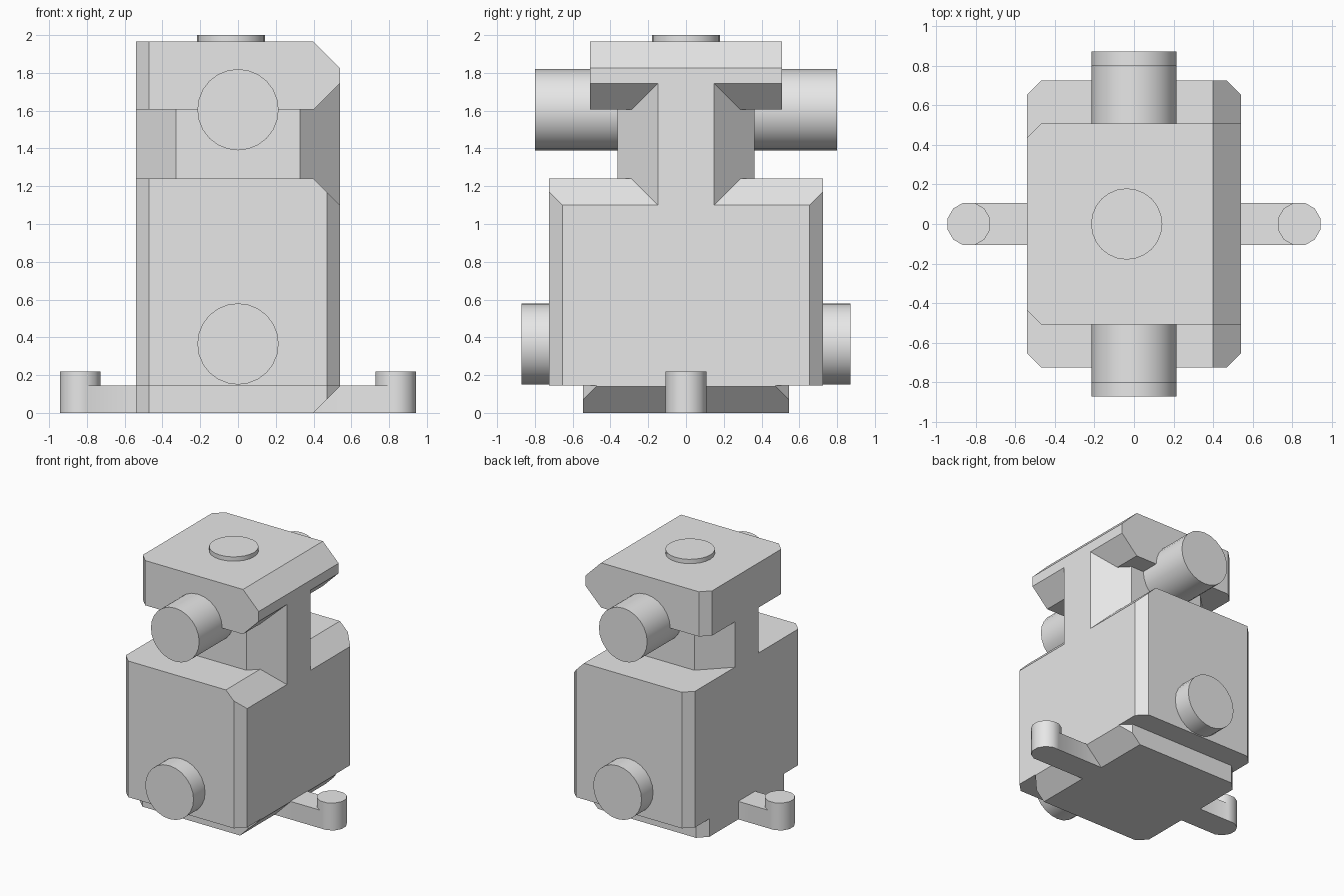
import bpy
import bmesh
import math
from mathutils import Vector

cube = bpy.data.objects.get("Cube")
if cube:
    bpy.data.objects.remove(cube)

GREY = (0.8, 0.8, 0.8, 1)
grey = bpy.data.materials.new("plain grey")
grey.use_nodes = True
grey.diffuse_color = GREY
grey.node_tree.nodes["Principled BSDF"].inputs["Base Color"].default_value = GREY

HALF_X = 0.54      # half width shared by all blocks
CHAMFER = 0.07     # small upright corner chamfer


def add_object(name, bm):
    bmesh.ops.recalc_face_normals(bm, faces=bm.faces[:])
    mesh = bpy.data.meshes.new(name)
    bm.to_mesh(mesh)
    bm.free()
    mesh.materials.append(grey)
    obj = bpy.data.objects.new(name, mesh)
    bpy.context.collection.objects.link(obj)
    return obj


def block(name, half_y, z0, z1, left=CHAMFER, right=CHAMFER, slants=()):
    """Upright block with chamfered corners; slants cut its +x edges."""
    plan = []
    for sx, sy in ((1, 1), (-1, 1), (-1, -1), (1, -1)):
        c = right if sx > 0 else left
        pair = [(sx * HALF_X, sy * (half_y - c)), (sx * (HALF_X - c), sy * half_y)]
        if c == 0:
            pair = pair[:1]
        plan += pair if sx * sy > 0 else pair[::-1]
    bm = bmesh.new()
    base = bm.faces.new([bm.verts.new((x, y, z0)) for x, y in plan])
    top = bmesh.ops.extrude_face_region(bm, geom=[base])["geom"]
    bmesh.ops.translate(bm, vec=(0, 0, z1 - z0),
                        verts=[g for g in top if isinstance(g, bmesh.types.BMVert)])
    bmesh.ops.recalc_face_normals(bm, faces=bm.faces[:])
    for z, direction in slants:
        cut = bmesh.ops.bisect_plane(
            bm, geom=bm.verts[:] + bm.edges[:] + bm.faces[:], dist=1e-5,
            plane_co=(0.4, 0, z), plane_no=Vector((1, 0, direction)).normalized(),
            clear_outer=True)["geom_cut"]
        rim = [g for g in cut if isinstance(g, bmesh.types.BMEdge)]
        bmesh.ops.contextual_create(bm, geom=rim)
    return add_object(name, bm)


def cylinder(name, centre, radius, length, sides, axis="Z", turn=0.0):
    bm = bmesh.new()
    bmesh.ops.create_cone(bm, cap_ends=True, segments=sides,
                          radius1=radius, radius2=radius, depth=length)
    obj = add_object(name, bm)
    obj.location = centre
    obj.rotation_euler = (math.pi / 2, 0, 0) if axis == "Y" else (0, 0, turn)
    return obj


def select(obj):
    bpy.ops.object.select_all(action="DESELECT")
    obj.select_set(True)
    bpy.context.view_layer.objects.active = obj


def unite(target, *others):
    select(target)
    for other in others:
        mod = target.modifiers.new("union", "BOOLEAN")
        mod.operation = "UNION"
        mod.solver = "EXACT"
        mod.object = other
        bpy.ops.object.modifier_apply(modifier=mod.name)
        bpy.data.objects.remove(other)
    return target


def smooth(obj):
    select(obj)
    bpy.ops.object.shade_smooth_by_angle(angle=math.radians(35))


# Main housing: plinth, large block, octagonal neck and overhanging head
housing = block("housing", 0.725, 0.145, 1.24, slants=[(1.24, 1)])
plinth = block("plinth", 0.545, 0, 0.145, slants=[(0, -1)])
neck = block("neck", 0.362, 1.0, 1.8, left=0.213, right=0.213)
head = block("head", 0.508, 1.605, 1.965, right=0, slants=[(1.965, 1), (1.605, -1)])
unite(housing, neck, head, plinth)

# Round bosses through the front and back
smooth(cylinder("upper_boss", (0, 0, 1.605), 0.215, 1.6, 24, "Y"))
smooth(cylinder("lower_boss", (0, 0, 0.365), 0.215, 1.744, 24, "Y"))

# Off-centre button on the head
smooth(cylinder("top_button", (-0.037, 0, 1.97), 0.18, 0.06, 24))

# Side arms with upright end pins
for side, name, inner in ((1, "left_arm", 0.4), (-1, "right_arm", 0.53)):
    bm = bmesh.new()
    bmesh.ops.create_cube(bm, size=1)
    outer = 0.81
    bmesh.ops.scale(bm, vec=(outer - inner, 0.214, 0.145), verts=bm.verts)
    bmesh.ops.translate(bm, vec=(side * (inner + outer) / 2, 0, 0.0725), verts=bm.verts)
    arm = add_object(name, bm)
    pin = cylinder("pin", (side * 0.835, 0, 0.11), 0.111, 0.22, 12,
                   turn=math.radians(15))
    bpy.context.view_layer.update()
    smooth(unite(arm, pin))
